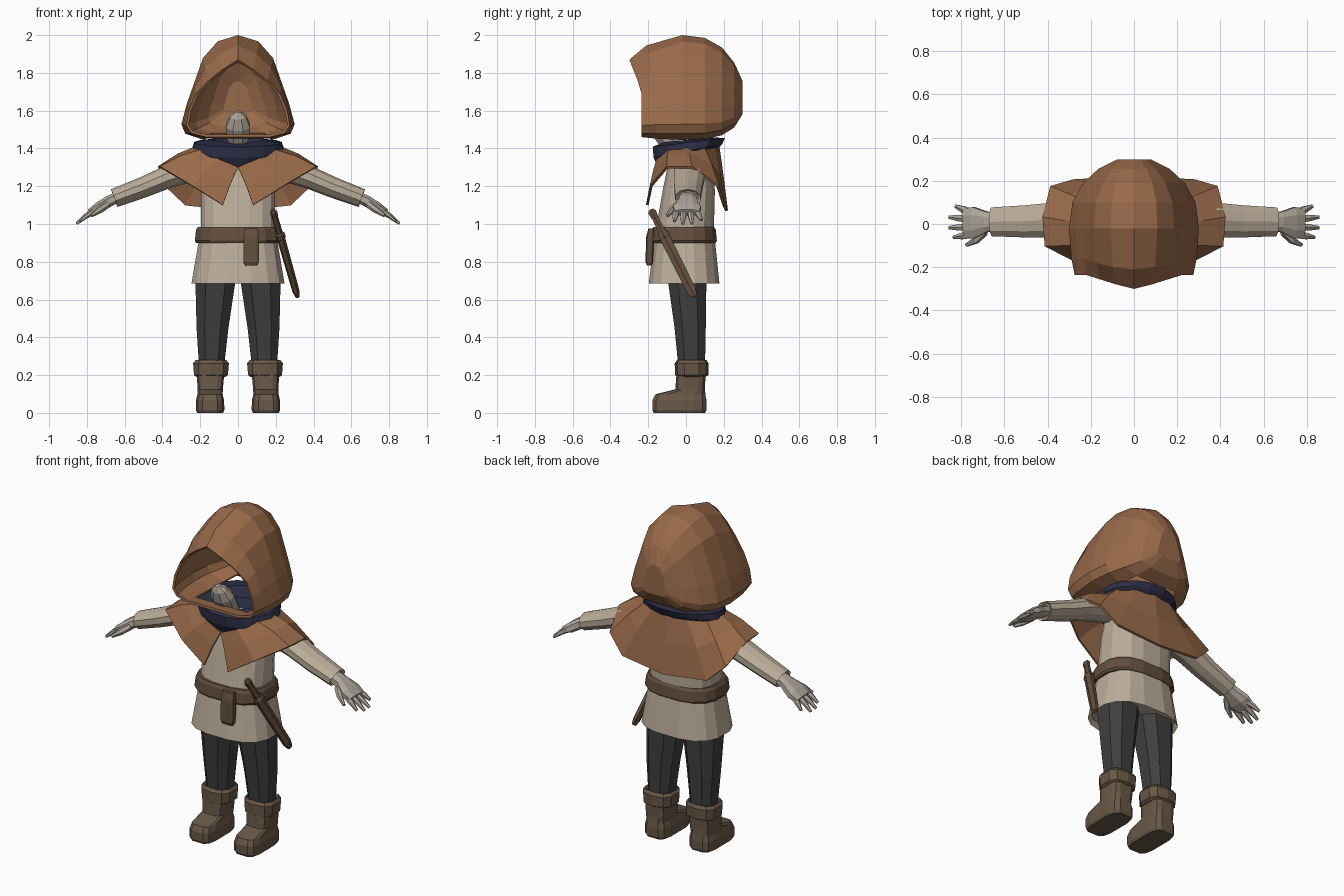
import bpy, bmesh, math
from mathutils import Vector as V


def material(name, r, g, b):
    m = bpy.data.materials.new(name)
    m.diffuse_color = (r, g, b, 1)
    return m


BROWN = material("hood brown", .32, .145, .068)
NAVY = material("scarf navy", .026, .028, .062)
LINEN = material("linen", .50, .42, .325)
SKIN = material("pale skin", .43, .385, .33)
GREY = material("trouser grey", .05, .05, .05)
LEATHER = material("boot leather", .14, .098, .063)
BELT = material("belt leather", .125, .078, .048)


def loft(name, rings, mat, closed=True, caps=True, thick=0, offset=-1, s=1, cull=None):
    """Skin a list of equal-length point rings."""
    bm = bmesh.new()
    rows = [[bm.verts.new((p[0] * s, p[1], p[2])) for p in r] for r in rings]
    n = len(rings[0])
    for a, b in zip(rows, rows[1:]):
        for i in range(n if closed else n - 1):
            j = (i + 1) % n
            bm.faces.new((a[i], a[j], b[j], b[i]))
    if caps in (True, "end"):
        bm.faces.new(rows[-1])
    if caps is True:
        bm.faces.new(rows[0])
    bmesh.ops.recalc_face_normals(bm, faces=bm.faces)
    if cull:
        bm.normal_update()
        bmesh.ops.delete(bm, geom=[f for f in bm.faces if cull(f)], context='FACES')
    me = bpy.data.meshes.new(name)
    bm.to_mesh(me)
    bm.free()
    me.materials.append(mat)
    ob = bpy.data.objects.new(name, me)
    bpy.context.collection.objects.link(ob)
    if thick:
        mod = ob.modifiers.new("thickness", 'SOLIDIFY')
        mod.thickness, mod.offset = thick, offset
    return ob


def ring(c, a, b, n=8, side=V((1, 0, 0)), up=V((0, 1, 0)), power=1.0, turn=.5):
    """Superellipse ring; power below 1 makes it squarer."""
    out = []
    for i in range(n):
        t = 2 * math.pi * (i + turn) / n
        co, si = math.cos(t), math.sin(t)
        out.append(V(c) + side * (a * math.copysign(abs(co) ** power, co))
                   + up * (b * math.copysign(abs(si) ** power, si)))
    return out


def tube(name, pts, radii, mat, side, n=8, power=1.0, s=1):
    """Tapered straight tube through points, (side, up) radius at each."""
    d = (V(pts[-1]) - V(pts[0])).normalized()
    side = (V(side) - d * d.dot(V(side))).normalized()
    up = d.cross(side)
    return loft(name, [ring(p, a, b, n, side, up, power) for p, (a, b) in zip(pts, radii)],
                mat, s=s)


def stack(name, levels, mat, n=12, power=1.0, s=1, **kw):
    """Horizontal rings: (z, cx, cy, rx, ry)."""
    return loft(name, [ring((cx, cy, z), a, b, n, power=power) for z, cx, cy, a, b in levels],
                mat, s=s, **kw)


# Hood: arch sections from the pointed opening to the rounded back
FULL = [(0, 0), (.6, 0), (.93, .06), (1, .15), (.9, .35), (.77, .55), (.62, .78), (.36, .94), (0, 1)]
OPEN = [(0, 0), (.6, 0), (.88, .05), (.98, .15), (.93, .35), (.8, .56), (.56, .73), (.3, .87), (0, 1)]
sections = []
for y, w, zb, zt, k, lean in [(-.235, .28, 1.46, 1.87, 0, .065), (-.16, .292, 1.452, 1.945, .6, .05),
                              (-.02, .30, 1.445, 2.0, 1, 0), (.10, .285, 1.45, 1.985, 1, 0),
                              (.19, .235, 1.47, 1.935, 1, 0), (.255, .165, 1.51, 1.855, 1, 0),
                              (.298, .08, 1.58, 1.76, 1, 0)]:
    half = []
    for (fx, fz), (ox, oz) in zip(FULL, OPEN):
        x, u = ox + (fx - ox) * k, oz + (fz - oz) * k
        half.append((x * w, y - lean * max(0, (u - .6) / .4), zb + u * (zt - zb)))
    sections.append(half + [(-x, yy, z) for x, yy, z in half[-2:0:-1]])


def neck_hole(f):
    c = f.calc_center_median()
    return f.normal.z < -.85 and abs(c.x) < .13 and -.17 < c.y < .16


loft("hood", sections, BROWN, caps="end", thick=.014, cull=neck_hole)

# Neck stump leaning forward inside the hood
tube("neck", [(0, -.05, 1.38), (0, -.11, 1.46), (0, -.15, 1.52), (0, -.18, 1.57), (0, -.195, 1.595)],
     [(.045, .045), (.06, .055), (.07, .055), (.045, .035), (.012, .01)], SKIN, (1, 0, 0), 8)

# Scarf: tilted rolled collar
scarf = []
for z, rx, ry, cy, tilt in [(1.335, .18, .15, 0, .25), (1.385, .25, .185, .01, .2),
                            (1.43, .235, .195, .015, .12), (1.445, .14, .13, .01, .1),
                            (1.39, .11, .10, .01, .1)]:
    scarf.append([V((p.x, p.y, p.z + tilt * p.y)) for p in ring((0, cy, z), rx, ry, 16)])
loft("scarf", scarf, NAVY)

# Shoulder cape, split at the front
top = [(0, -.16, 1.30), (.10, -.15, 1.34), (.19, -.09, 1.39), (.21, 0, 1.41),
       (.19, .09, 1.41), (.11, .15, 1.41), (0, .17, 1.41)]
hem = [(.08, -.205, 1.10), (.24, -.185, 1.20), (.41, -.10, 1.30), (.42, .03, 1.30),
       (.385, .17, 1.20), (.28, .20, 1.10), (0, .215, 1.07)]
mid = [(V(a) + V(b)) / 2 + V((0, 0, .012)) for a, b in zip(top, hem)]
rows = []
for r in (top, mid, hem):
    r = [V(p) for p in r]
    rows.append(r + [V((-p.x, p.y, p.z)) for p in r[-2::-1]])
loft("shoulder_cape", rows, BROWN, closed=False, caps=False, thick=.014, offset=0)

# Tunic with flared skirt
stack("tunic", [(.715, 0, -.01, .235, .175), (.685, 0, -.01, .25, .19), (.90, 0, -.008, .213, .165),
                (.98, 0, -.005, .20, .155), (1.18, 0, .015, .20, .14), (1.30, 0, .02, .185, .12),
                (1.39, 0, .02, .10, .09)], LINEN, n=16, power=.75)

# Belt, hanging strap and its loop
stack("belt", [(.90, 0, -.012, .225, .172), (.912, 0, -.012, .232, .178), (.97, 0, -.012, .225, .172),
               (.985, 0, -.012, .215, .162)], BELT, n=16, power=.75)
stack("belt_pouch", [(.78, .07, -.195, .033, .012), (.80, .07, -.195, .042, .02),
                     (.93, .07, -.19, .042, .022), (.975, .07, -.185, .038, .015)], BELT, n=8, power=.4)

# Dagger: handle, guard and sheath along one slanted line
A, B = V((.185, -.185, 1.075)), V((.315, .045, .615))


def along(name, ts, rs):
    tube(name, [A.lerp(B, t) for t in ts], rs, BELT, (0, 1, .5), 6)


along("dagger_handle", [0, .03, .10, .28], [(.014, .012), (.025, .02), (.019, .016), (.023, .018)])
along("dagger_guard", [.26, .28, .32, .34], [(.025, .02), (.034, .027), (.034, .027), (.025, .02)])
along("dagger_sheath", [.32, .6, .93, 1], [(.032, .022), (.031, .021), (.029, .019), (.018, .012)])

for s, tag in ((1, "left"), (-1, "right")):
    # Sleeve with open-looking cuff
    tube(tag + "_sleeve", [(.14, .02, 1.325), (.37, .018, 1.25), (.50, .012, 1.195), (.655, .01, 1.137),
                           (.645, .01, 1.141)],
         [(.085, .07), (.085, .06), (.078, .055), (.07, .05), (.055, .038)], LINEN, (0, 1, 0), 10, s=s)
    # Hand
    tube(tag + "_palm", [(.63, .01, 1.145), (.68, .01, 1.122), (.74, .005, 1.085), (.785, .005, 1.06)],
         [(.045, .03), (.05, .032), (.078, .03), (.07, .02)], SKIN, (0, 1, 0), 8, .8, s)
    for i, (y0, y1, x1) in enumerate([(-.05, -.062, .835), (-.014, -.017, .855),
                                      (.022, .032, .855), (.055, .082, .825)]):
        z1 = 1.055 - (x1 - .77) * .62
        tube(f"{tag}_finger_{i + 1}", [(.76, y0, 1.07), ((.76 + x1) / 2, (y0 + y1) / 2, (1.07 + z1) / 2 + .004),
                                       (x1, y1, z1)],
             [(.018, .016), (.017, .014), (.009, .007)], SKIN, (0, 1, 0), 6, s=s)
    tube(tag + "_thumb", [(.69, -.035, 1.105), (.73, -.075, 1.075), (.775, -.098, 1.045)],
         [(.02, .02), (.019, .017), (.01, .009)], SKIN, (0, 0, 1), 6, s=s)
    # Trouser leg
    stack(tag + "_leg", [(.24, .14, .03, .07, .075), (.45, .135, .022, .09, .088), (.72, .118, .005, .115, .11)],
          GREY, n=8, power=.8, s=s)
    # Boot and folded cuff
    stack(tag + "_boot", [(0, .148, -.035, .07, .138), (.015, .148, -.035, .077, .146),
                          (.065, .148, -.035, .076, .146), (.098, .148, -.03, .068, .135),
                          (.125, .147, .022, .068, .08), (.22, .145, .027, .075, .078)],
          LEATHER, n=12, power=.5, s=s)
    stack(tag + "_boot_cuff", [(.19, .143, .03, .078, .072), (.20, .143, .03, .093, .088),
                               (.262, .143, .03, .098, .09), (.28, .143, .03, .085, .078),
                               (.265, .143, .03, .068, .06)], LEATHER, n=10, power=.7, s=s)
